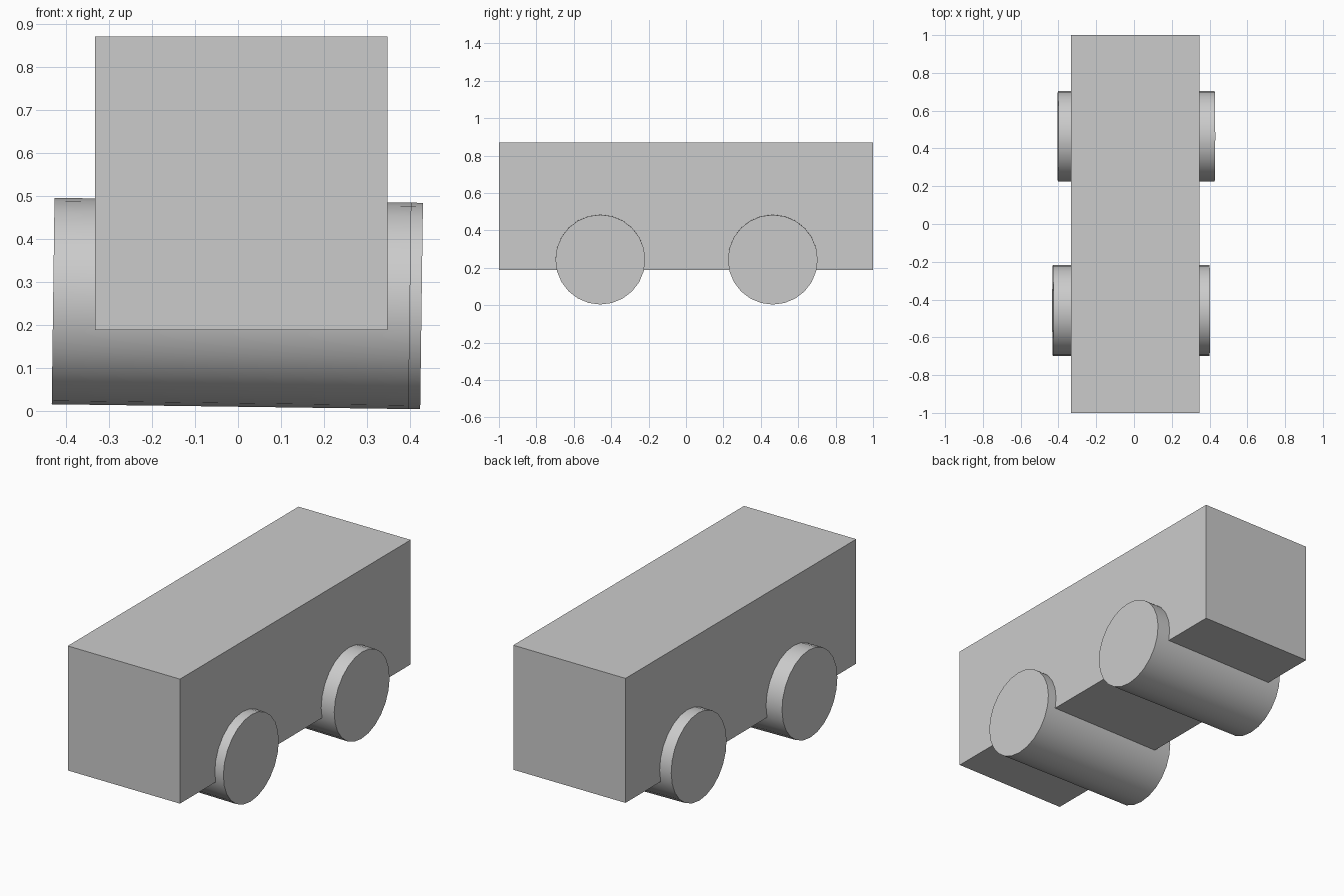
import bpy
import math

if "Cube" in bpy.data.objects:
    bpy.data.objects.remove(bpy.data.objects["Cube"])

TILT = math.radians(0.77)  # both rollers lean slightly down towards +x


def box(name, lo, hi):
    centre = [(a + b) / 2 for a, b in zip(lo, hi)]
    bpy.ops.mesh.primitive_cube_add(size=1, location=centre)
    ob = bpy.context.object
    ob.name = name
    ob.scale = [b - a for a, b in zip(lo, hi)]
    bpy.ops.object.transform_apply(location=False, rotation=False, scale=True)


def roller(name, x, y):
    z = 0.249 - x * math.tan(TILT)
    bpy.ops.mesh.primitive_cylinder_add(
        vertices=24, radius=0.24, depth=0.83, location=(x, y, z),
        rotation=(0, math.pi / 2 + TILT, 0))
    bpy.context.object.name = name
    bpy.ops.object.shade_smooth_by_angle(angle=math.radians(30))


# Body block
box("body", (-0.333, -1, 0.187), (0.348, 1, 0.87))

# Wheel pairs, each one full-width cylinder
roller("front_wheels", -0.015, -0.458)
roller("rear_wheels", 0.012, 0.464)
